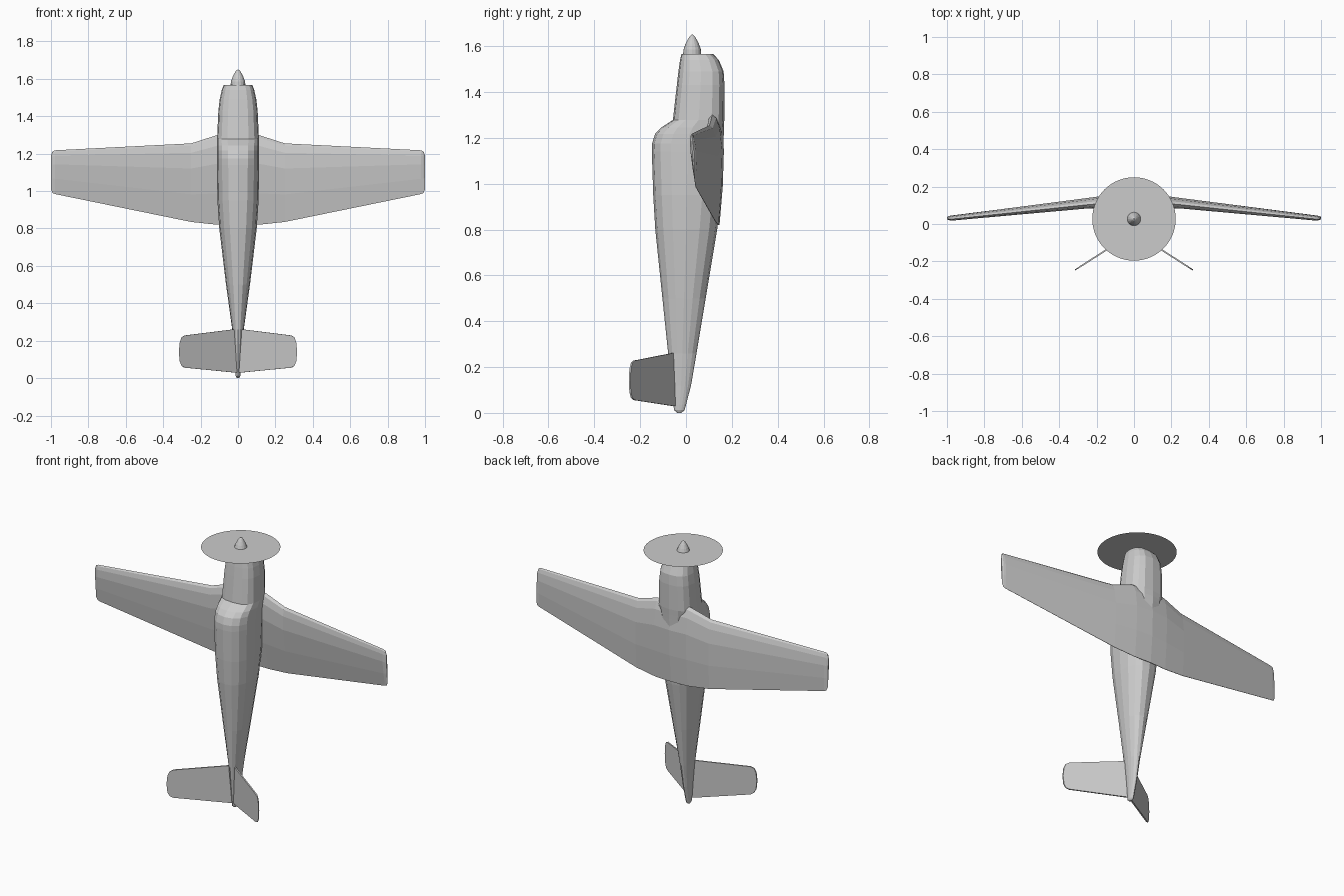
import bpy, bmesh, math


def make(name, bm):
    bmesh.ops.recalc_face_normals(bm, faces=bm.faces)
    me = bpy.data.meshes.new(name)
    bm.to_mesh(me)
    bm.free()
    ob = bpy.data.objects.new(name, me)
    bpy.context.collection.objects.link(ob)
    return ob


def loft(name, rings):
    """Skin closed rings of equal point count and cap both ends."""
    bm = bmesh.new()
    vs = [[bm.verts.new(p) for p in r] for r in rings]
    n = len(vs[0])
    for a, b in zip(vs, vs[1:]):
        for i in range(n):
            j = (i + 1) % n
            bm.faces.new((a[i], a[j], b[j], b[i]))
    bm.faces.new(vs[0])
    bm.faces.new(vs[-1])
    return make(name, bm)


def section(z, y_top, y_bot, half_w, power=2.0, n=16):
    """Rounded-box cross-section at height z."""
    yc, hy = (y_top + y_bot) / 2, (y_bot - y_top) / 2
    ring = []
    for i in range(n):
        a = 2 * math.pi * (i + 0.0) / n
        c, s = math.cos(a), math.sin(a)
        e = 2 / power
        ring.append((math.copysign(abs(c) ** e, c) * half_w,
                     yc + math.copysign(abs(s) ** e, s) * hy, z))
    return ring


# Fuselage: tail stub up to cowling
body = [
    (0.000, -0.038, -0.020, 0.006, 2.0), (0.012, -0.052, -0.006, 0.012, 2.0),
    (0.035, -0.055, 0.000, 0.014, 2.0), (0.12, -0.065, 0.022, 0.019, 2.0),
    (0.26, -0.078, 0.046, 0.031, 2.0), (0.50, -0.103, 0.086, 0.064, 2.1),
    (0.80, -0.134, 0.136, 0.100, 2.3), (0.95, -0.143, 0.152, 0.110, 2.4),
    (1.14, -0.149, 0.162, 0.113, 2.5), (1.175, -0.148, 0.163, 0.113, 2.5),
    (1.217, -0.135, 0.165, 0.113, 2.5), (1.245, -0.108, 0.166, 0.113, 2.6),
    (1.278, -0.057, 0.167, 0.112, 2.8), (1.43, -0.040, 0.168, 0.105, 2.8),
    (1.49, -0.033, 0.164, 0.098, 2.8), (1.54, -0.026, 0.143, 0.087, 2.8),
    (1.566, -0.020, 0.118, 0.077, 2.8),
]
loft("fuselage", [section(*b) for b in body])

# Wing: one aerofoil lofted from tip to tip through the belly
foil = [(0, 0), (0.03, 0.45), (0.12, 0.82), (0.32, 1), (0.65, 0.65), (1, 0.04)]
outline = foil + [(t, -h) for t, h in reversed(foil[1:])]


def wing_ring(x, z_le, z_te, y_le, y_te, thick):
    return [(x, y_le + (y_te - y_le) * t + h * thick / 2, z_le + (z_te - z_le) * t)
            for t, h in outline]


half = [
    (0.00, 1.30, 0.82, 0.122, 0.145, 0.072), (0.11, 1.30, 0.82, 0.115, 0.140, 0.070),
    (0.25, 1.255, 0.835, 0.103, 0.128, 0.056), (0.978, 1.218, 0.984, 0.026, 0.043, 0.025),
    (0.992, 1.212, 0.99, 0.027, 0.041, 0.018), (1.00, 1.19, 1.01, 0.028, 0.038, 0.007),
]
stations = [(-s[0],) + s[1:] for s in reversed(half[1:])] + half
loft("wing", [wing_ring(*s) for s in stations])

# V-tail fins
fin = [(0.0, 0.264), (0.03, 0.260), (0.285, 0.228), (0.302, 0.218), (0.312, 0.190),
       (0.316, 0.140), (0.312, 0.090), (0.302, 0.066), (0.285, 0.056), (0.02, 0.030),
       (0.0, 0.030)]
slope = math.atan2(0.64, 1)
for side, label in ((1, "right"), (-1, "left")):
    rings = []
    for shift in (-0.004, 0.004):
        rings.append([(side * (x + shift * math.sin(slope) * (x < 0.3)),
                       -0.044 - 0.64 * x + shift * math.cos(slope), z) for x, z in fin])
    loft("tail_fin_" + label, rings)

# Spinner
profile = [(1.56, 0.040), (1.585, 0.038), (1.61, 0.029), (1.63, 0.019),
           (1.644, 0.010), (1.65, 0.002)]
loft("spinner", [section(z, 0.027 - r, 0.027 + r, r) for z, r in profile])

# Spinning propeller shown as a flat disc
bm = bmesh.new()
bmesh.ops.create_circle(bm, cap_ends=True, segments=64, radius=0.223)
disc = make("propeller_disc", bm)
disc.location = (0, 0.027, 1.59)
